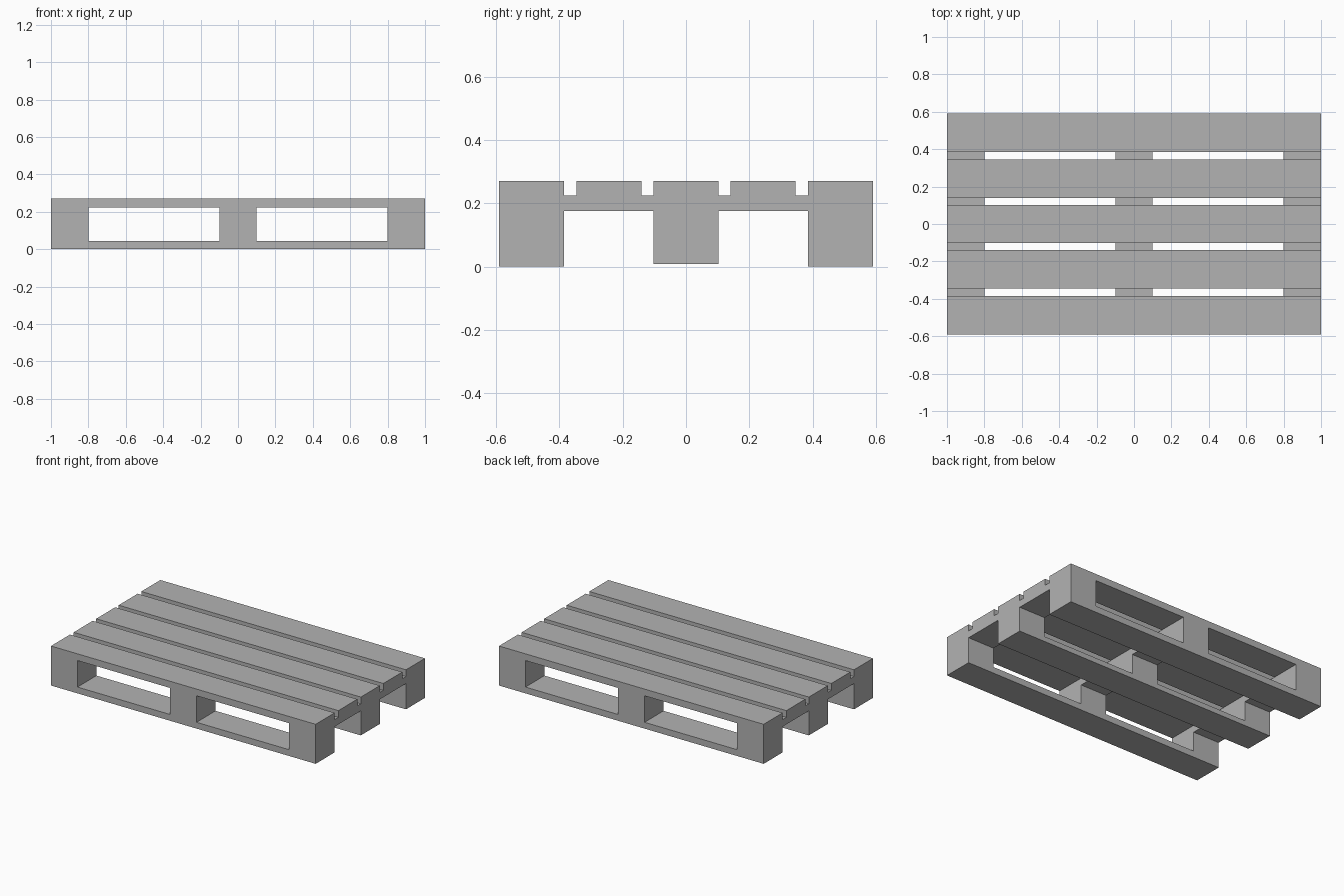
import bpy

cube = bpy.data.objects.get("Cube")
if cube:
    bpy.data.objects.remove(cube, do_unlink=True)

# Single plain grey
grey = bpy.data.materials.new("plain_grey")
grey.use_nodes = True
colour = (0.45, 0.45, 0.45, 1)
grey.diffuse_color = colour
grey.node_tree.nodes["Principled BSDF"].inputs["Base Color"].default_value = colour


def box(name, x, y, width, depth, z0, z1):
    """Box centred on x, y and spanning z0 to z1."""
    bpy.ops.mesh.primitive_cube_add(size=1, location=(x, y, (z0 + z1) / 2))
    obj = bpy.context.object
    obj.name = name
    obj.scale = (width, depth, z1 - z0)
    bpy.ops.object.transform_apply(location=False, rotation=False, scale=True)
    obj.data.materials.append(grey)


LENGTH, DEPTH = 2.0, 1.18
BOARD = 0.205            # depth of every plank
BLOCK = 0.2              # width of blocks and cross beams
OUTER, INNER = 0.4875, 0.2425
FLOOR, BEAM, DECK, TOP = 0.043, 0.176, 0.224, 0.27

columns = {"right": -0.9, "middle": 0.0, "left": 0.9}
rows = {"front": -OUTER, "centre": 0.0, "back": OUTER}

# Deck planks
decks = {**rows, "front_inner": -INNER, "back_inner": INNER}
for name, y in decks.items():
    box(name + "_deck_plank", 0, y, LENGTH, BOARD, DECK, TOP)

# Cross beams under the deck
for name, x in columns.items():
    box(name + "_cross_beam", x, 0, BLOCK, DEPTH, BEAM, DECK)

# Bottom runners (the centre one is slightly raised) and spacer blocks
for row, y in rows.items():
    bottom = 0.008 if row == "centre" else 0.0
    box(row + "_bottom_runner", 0, y, LENGTH, BOARD, bottom, FLOOR)
    for column, x in columns.items():
        box(f"{row}_{column}_block", x, y, BLOCK, BOARD, FLOOR, BEAM)
